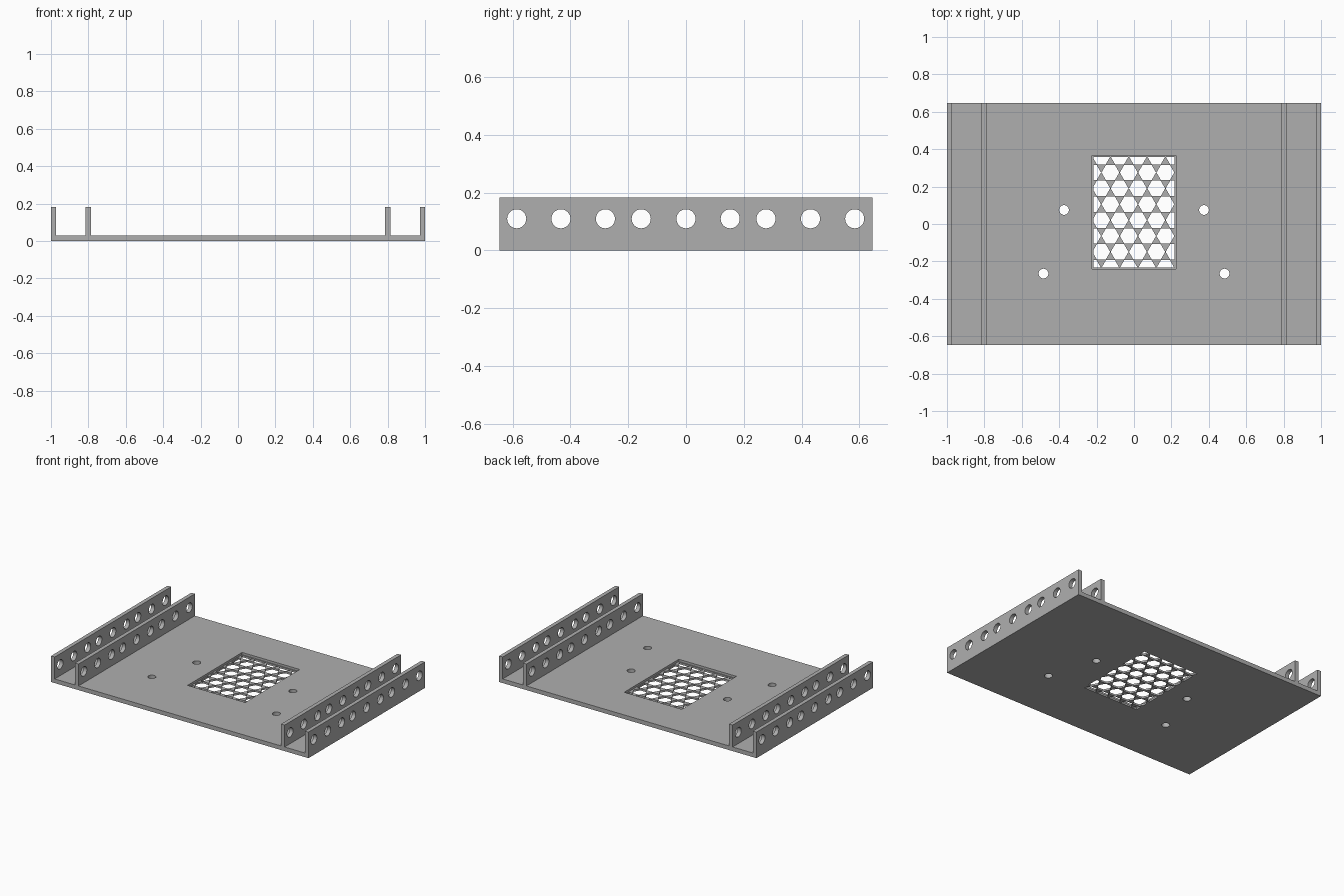
import bpy, bmesh, math
from mathutils import Matrix, Vector

if "Cube" in bpy.data.objects:
    bpy.data.objects.remove(bpy.data.objects["Cube"])

HALF_Y, BASE, HEIGHT, WALL = 0.646, 0.029, 0.183, 0.028
VENT_X, VENT_Y, VENT_MID = 0.224, 0.303, 0.063
GRILLE = 0.013

grey = bpy.data.materials.new("plain grey")
grey.use_nodes = True
grey.diffuse_color = (0.43, 0.43, 0.43, 1)
grey.node_tree.nodes["Principled BSDF"].inputs["Base Color"].default_value = grey.diffuse_color


def finish(bm, name):
    bmesh.ops.recalc_face_normals(bm, faces=bm.faces)
    mesh = bpy.data.meshes.new(name)
    bm.to_mesh(mesh)
    bm.free()
    mesh.materials.append(grey)
    obj = bpy.data.objects.new(name, mesh)
    bpy.context.collection.objects.link(obj)
    return obj


def add_box(bm, lo, hi):
    lo, hi = Vector(lo), Vector(hi)
    bmesh.ops.create_cube(bm, size=1, matrix=Matrix.Translation((lo + hi) / 2)
                          @ Matrix.Diagonal((*(hi - lo), 1)))


def add_cylinder(bm, centre, radius, depth, turn=Matrix()):
    bmesh.ops.create_cone(bm, cap_ends=True, segments=32, radius1=radius, radius2=radius,
                          depth=depth, matrix=Matrix.Translation(centre) @ turn)


def cut(obj, cutter):
    """Subtract the cutter, bake the result and discard the cutter."""
    mod = obj.modifiers.new("cut", "BOOLEAN")
    mod.operation, mod.solver, mod.object = "DIFFERENCE", "EXACT", cutter
    cutter.hide_render = True
    bpy.context.view_layer.update()
    baked = bpy.data.meshes.new_from_object(obj.evaluated_get(bpy.context.evaluated_depsgraph_get()))
    obj.modifiers.clear()
    obj.data = baked
    bpy.data.objects.remove(cutter)


def smooth(obj):
    bpy.ops.object.select_all(action="DESELECT")
    obj.select_set(True)
    bpy.context.view_layer.objects.active = obj
    bpy.ops.object.shade_smooth_by_angle(angle=math.radians(30))


# Base plate
bm = bmesh.new()
add_box(bm, (-1, -HALF_Y, 0), (1, HALF_Y, BASE))
base = finish(bm, "base_plate")

# Shallow vent pocket and four screw holes
bm = bmesh.new()
add_box(bm, (-VENT_X, VENT_MID - VENT_Y, GRILLE), (VENT_X, VENT_MID + VENT_Y, 0.2))
for side in (-1, 1):
    for x, y in ((0.374, 0.075), (0.484, -0.265)):
        add_cylinder(bm, (side * x, y, 0), 0.026, 0.4)
cut(base, finish(bm, "pocket_cutter"))

# Honeycomb openings, trimmed to a thin frame around the vent
PITCH, HEX_R, FRAME = 0.098, 0.0475, 0.007
bm = bmesh.new()
for row in range(8):
    y = VENT_MID + (row - 3.5) * PITCH * math.sqrt(0.75)
    shift = 0.021 if row % 2 else -0.028
    for col in range(-3, 4):
        bmesh.ops.create_circle(bm, cap_ends=True, segments=6, radius=HEX_R,
                                matrix=Matrix.Translation((shift + col * PITCH, y, -0.1))
                                @ Matrix.Rotation(math.pi / 6, 4, "Z"))
for nx, ny in ((1, 0), (-1, 0), (0, 1), (0, -1)):
    edge = Vector((nx * (VENT_X - FRAME), VENT_MID + ny * (VENT_Y - FRAME), 0))
    bmesh.ops.bisect_plane(bm, geom=bm.verts[:] + bm.edges[:] + bm.faces[:],
                           plane_co=edge, plane_no=(nx, ny, 0), clear_outer=True)
up = bmesh.ops.extrude_face_region(bm, geom=bm.faces[:], use_keep_orig=True)
bmesh.ops.translate(bm, vec=(0, 0, 0.2),
                    verts=[v for v in up["geom"] if isinstance(v, bmesh.types.BMVert)])
cut(base, finish(bm, "honeycomb_cutter"))
smooth(base)

# Two upright perforated rails on each side
HOLES = (-0.586, -0.433, -0.279, -0.155, 0, 0.153, 0.277, 0.431, 0.584)
across = Matrix.Rotation(math.pi / 2, 4, "Y")
for side, label in ((1, "left"), (-1, "right")):
    for place, outer in (("outer", 1.0), ("inner", 0.815)):
        xs = sorted((side * outer, side * (outer - WALL)))
        bm = bmesh.new()
        add_box(bm, (xs[0], -HALF_Y, BASE), (xs[1], HALF_Y, HEIGHT))
        rail = finish(bm, f"{label}_{place}_rail")
        bm = bmesh.new()
        for y in HOLES:
            add_cylinder(bm, (sum(xs) / 2, y, 0.109), 0.033, 0.1, across)
        cut(rail, finish(bm, "rail_hole_cutter"))
        smooth(rail)
